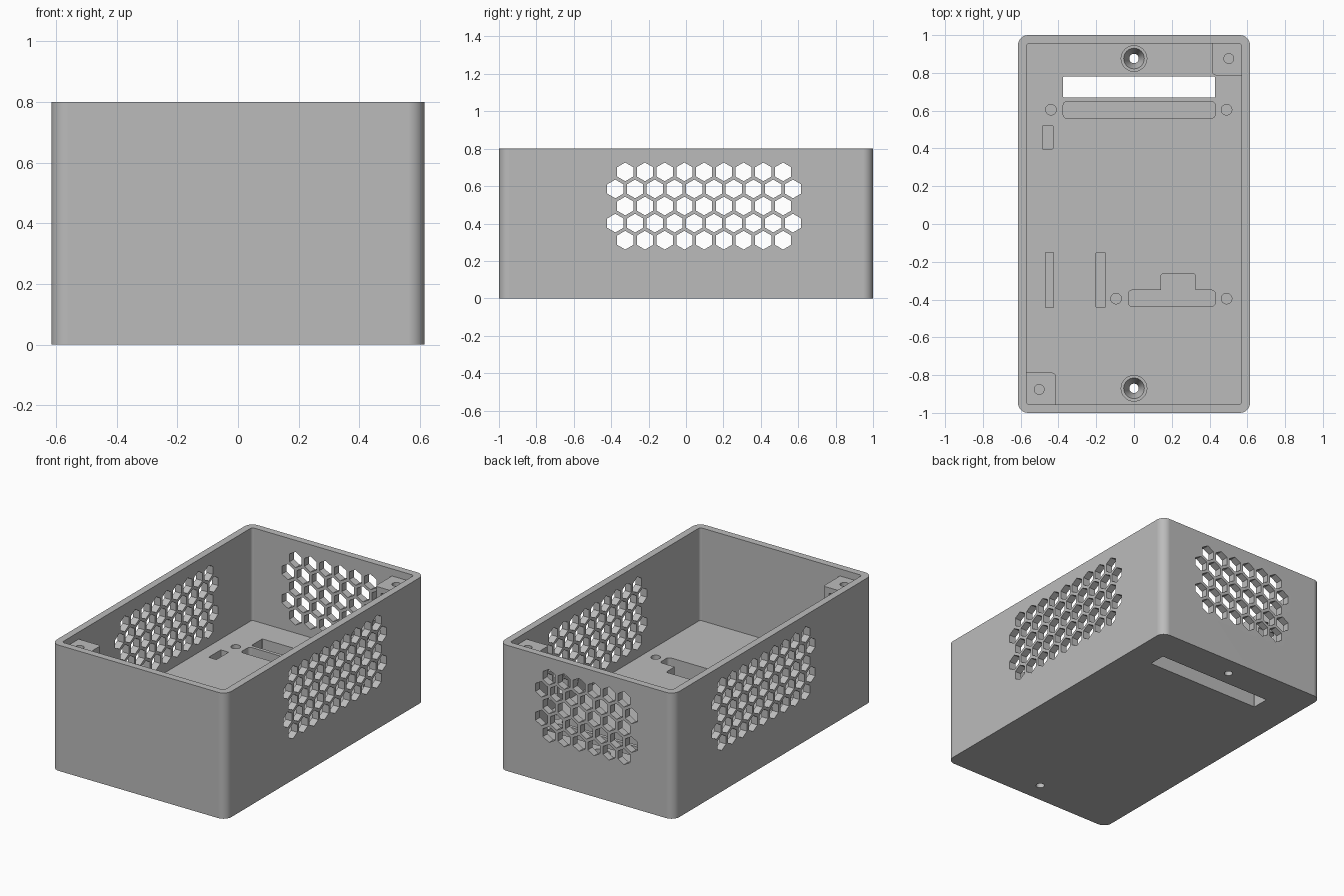
import bpy, bmesh, math

if "Cube" in bpy.data.objects:
    bpy.data.objects.remove(bpy.data.objects["Cube"])

plastic = bpy.data.materials.new("grey plastic")
plastic.use_nodes = True
GREY = (0.5, 0.5, 0.5, 1)
plastic.diffuse_color = GREY
plastic.node_tree.nodes["Principled BSDF"].inputs["Base Color"].default_value = GREY

HEIGHT, FLOOR = 0.8, 0.21
HALF_X, HALF_Y = 0.615, 1.0
WALL = 0.045


def rounded_rect(x0, x1, y0, y1, r, steps=8):
    """Outline of a rectangle with rounded corners."""
    pts = []
    corners = [(x1 - r, y1 - r), (x0 + r, y1 - r), (x0 + r, y0 + r), (x1 - r, y0 + r)]
    for quarter, (cx, cy) in enumerate(corners):
        for i in range(steps + 1):
            a = (quarter + i / steps) * math.pi / 2
            pts.append((cx + r * math.cos(a), cy + r * math.sin(a)))
    return pts


def circle(cx, cy, r, sides=32):
    return [(cx + r * math.cos(math.tau * i / sides), cy + r * math.sin(math.tau * i / sides))
            for i in range(sides)]


def add_prism(bm, pts, lo, hi, axis="z", far_pts=None):
    """Solid between an outline at lo and the same (or another) outline at hi."""
    place = {"x": lambda u, v, w: (w, u, v),
             "y": lambda u, v, w: (u, w, v),
             "z": lambda u, v, w: (u, v, w)}[axis]
    a = [bm.verts.new(place(u, v, lo)) for u, v in pts]
    b = [bm.verts.new(place(u, v, hi)) for u, v in far_pts or pts]
    bm.faces.new(a[::-1])
    bm.faces.new(b)
    for i in range(len(a)):
        j = (i + 1) % len(a)
        bm.faces.new((a[i], a[j], b[j], b[i]))


def finish(name, bm):
    bmesh.ops.recalc_face_normals(bm, faces=bm.faces[:])
    mesh = bpy.data.meshes.new(name)
    bm.to_mesh(mesh)
    bm.free()
    mesh.materials.append(plastic)
    ob = bpy.data.objects.new(name, mesh)
    bpy.context.collection.objects.link(ob)
    return ob


def prism(name, *args, **kw):
    bm = bmesh.new()
    add_prism(bm, *args, **kw)
    return finish(name, bm)


def cut(target, cutters):
    """Subtract the cutters, keep the result and remove the helpers."""
    for c in cutters:
        c.hide_render = True
        mod = target.modifiers.new("cut", "BOOLEAN")
        mod.operation, mod.solver, mod.object = "DIFFERENCE", "EXACT", c
    bpy.context.view_layer.update()
    graph = bpy.context.evaluated_depsgraph_get()
    mesh = bpy.data.meshes.new_from_object(target.evaluated_get(graph))
    target.modifiers.clear()
    target.data = mesh
    for c in cutters:
        bpy.data.objects.remove(c)


def smooth(ob):
    bpy.ops.object.select_all(action="DESELECT")
    ob.select_set(True)
    bpy.context.view_layer.objects.active = ob
    bpy.ops.object.shade_smooth_by_angle(angle=math.radians(30))
    mod = ob.modifiers.new("weighted normals", "WEIGHTED_NORMAL")
    mod.keep_sharp = True


def vent(name, centre, count, lo, hi, axis):
    """Honeycomb of five rows, alternating count and count + 1 cells."""
    pitch, r = 0.1055, 0.05
    bm = bmesh.new()
    for row in range(5):
        n = count + row % 2
        z = 0.311 + row * 0.0913
        for i in range(n):
            u = centre + (i - (n - 1) / 2) * pitch
            cell = [(u + r * math.sin(k * math.pi / 3), z + r * math.cos(k * math.pi / 3))
                    for k in range(6)]
            add_prism(bm, cell, lo, hi, axis)
    return finish(name, bm)


# Case with open top
case = prism("case", rounded_rect(-HALF_X, HALF_X, -HALF_Y, HALF_Y, 0.055), 0, HEIGHT)
cutters = [
    prism("cavity", rounded_rect(-HALF_X + WALL, HALF_X - WALL, -HALF_Y + WALL,
                                 HALF_Y - WALL, 0.015, 4), FLOOR, 1),
    vent("side_vents", 0.097, 9, -0.8, 0.8, "x"),
    vent("back_vents", 0, 6, 0.9, 1.1, "y"),
    # Slot through the floor
    prism("cable_slot", rounded_rect(-0.375, 0.43, 0.67, 0.78, 0.003, 1), -0.1, 0.3),
]

# Shallow floor pockets
POCKET = 0.11
for x0, x1, y0, y1, r in [
    (-0.375, 0.43, 0.56, 0.648, 0.02),
    (-0.485, -0.43, 0.397, 0.52, 0.003),
    (-0.468, -0.426, -0.442, -0.15, 0.003),
    (-0.2, -0.153, -0.442, -0.15, 0.003),
    (-0.03, 0.43, -0.437, -0.35, 0.02),
    (0.143, 0.325, -0.42, -0.262, 0.015),
]:
    cutters.append(prism("pocket", rounded_rect(x0, x1, y0, y1, r, 4), POCKET, 0.3))

# Blind holes for the board screws
for x, y in [(-0.44, 0.605), (0.49, 0.605), (-0.095, -0.395), (0.49, -0.395)]:
    cutters.append(prism("board_hole", circle(x, y, 0.028), 0.08, 0.3))

# Countersunk mounting holes
for y in (-0.87, 0.876):
    cutters += [
        prism("bore", circle(0, y, 0.068), 0.15, 0.3),
        prism("sink", circle(0, y, 0.025), 0.08, 0.151, far_pts=circle(0, y, 0.055)),
        prism("through_hole", circle(0, y, 0.025), -0.1, 0.1),
    ]
cut(case, cutters)
smooth(case)

# Lid screw posts in two opposite corners, each with a nut slot
for name, s in (("front_post", 1), ("back_post", -1)):
    def spin(pts):
        return [(s * x, s * y) for x, y in pts]
    post = prism(name, spin(rounded_rect(-0.59, -0.415, -0.975, -0.787, 0.018, 4)), FLOOR - 0.01, 0.755)
    cut(post, [
        prism("screw_hole", spin(circle(-0.502, -0.876, 0.026)), 0.55, 0.9),
        prism("nut_slot", spin(rounded_rect(-0.55, -0.455, -0.925, -0.7, 0.003, 1)), 0.68, 0.72),
    ])
    smooth(post)
